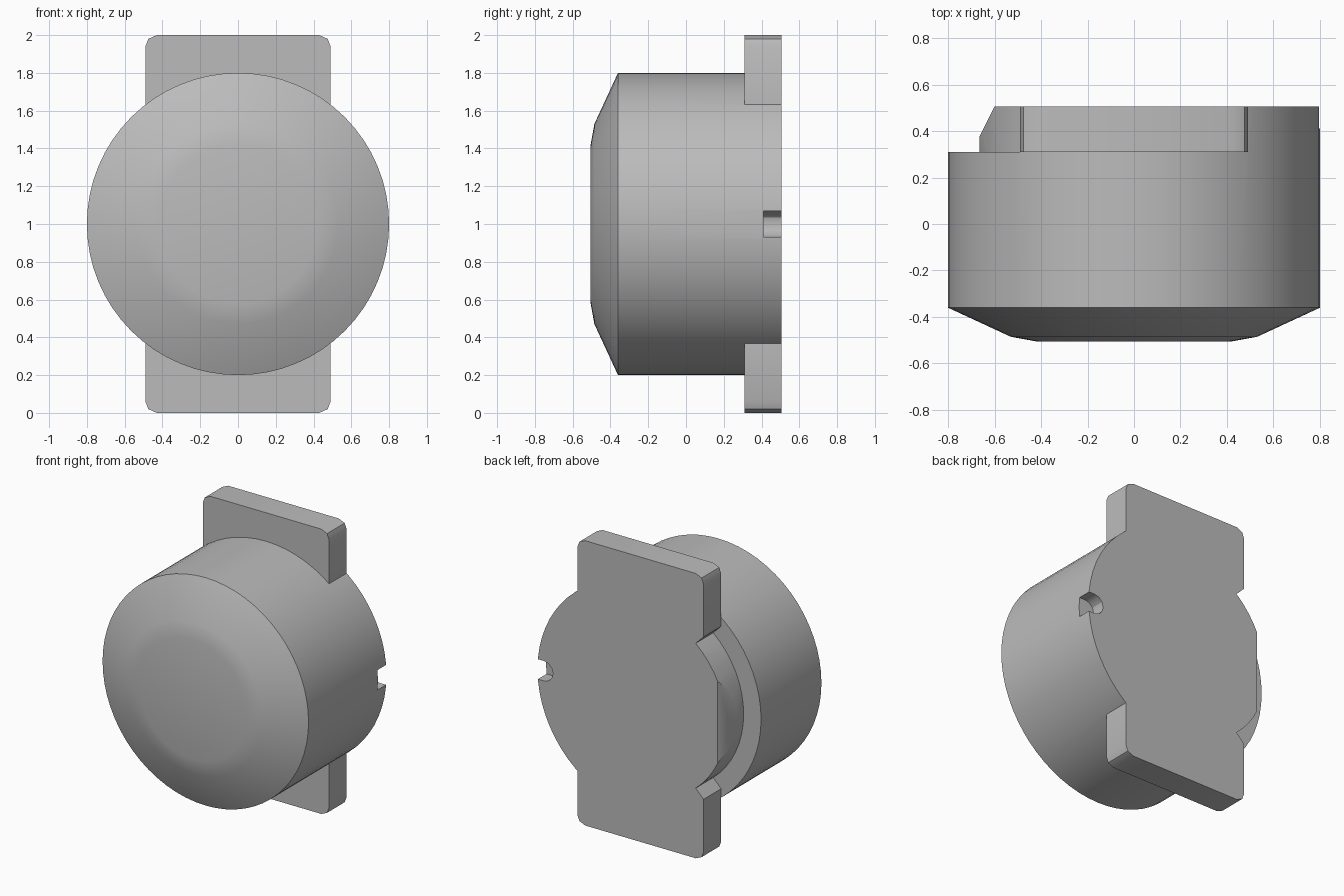
import bpy, bmesh
from math import sin, cos, pi, sqrt, atan2
from mathutils import Vector

if "Cube" in bpy.data.objects:
    bpy.data.objects.remove(bpy.data.objects["Cube"])

SIDES = 64
BACK, STEP, MID = 0.505, 0.31, 1.0   # back face, step depth, axis height

grey = bpy.data.materials.new("plain_grey")
grey.use_nodes = True
colour = (0.5, 0.5, 0.5, 1)
grey.diffuse_color = colour
grey.node_tree.nodes["Principled BSDF"].inputs["Base Color"].default_value = colour


def finish(name, bm):
    bmesh.ops.recalc_face_normals(bm, faces=bm.faces)
    mesh = bpy.data.meshes.new(name)
    bm.to_mesh(mesh)
    bm.free()
    mesh.materials.append(grey)
    obj = bpy.data.objects.new(name, mesh)
    bpy.context.collection.objects.link(obj)
    return obj


def prism(name, points, move):
    """Closed outline of 3D points swept along a vector."""
    bm = bmesh.new()
    face = bm.faces.new([bm.verts.new(p) for p in points])
    swept = bmesh.ops.extrude_face_region(bm, geom=[face], use_keep_orig=True)
    verts = [g for g in swept["geom"] if isinstance(g, bmesh.types.BMVert)]
    bmesh.ops.translate(bm, verts=verts, vec=Vector(move))
    return finish(name, bm)


def combine(target, tool, operation):
    mod = target.modifiers.new(operation.lower(), "BOOLEAN")
    mod.object, mod.operation, mod.solver = tool, operation, "EXACT"
    bpy.context.view_layer.objects.active = target
    bpy.ops.object.modifier_apply(modifier=mod.name)
    bpy.data.objects.remove(tool)


# Round housing with a shallow domed front, lathed about the y axis
profile = [(0.42, -0.505), (0.53, -0.485), (0.8, -0.36), (0.8, BACK)]
bm = bmesh.new()
rings = [[bm.verts.new((r * cos(2 * pi * i / SIDES), y, MID + r * sin(2 * pi * i / SIDES)))
          for i in range(SIDES)] for r, y in profile]
for a, b in zip(rings, rings[1:]):
    for i in range(SIDES):
        j = (i + 1) % SIDES
        bm.faces.new((a[i], a[j], b[j], b[i]))
bm.faces.new(rings[0])
bm.faces.new(rings[-1])
housing = finish("round_housing", bm)

# Mounting plate with clipped corners, forming the upper and lower tabs
corner = [(0.49, 0.94), (0.475, 0.98), (0.43, 1.0)]
outline = corner + [(-x, z) for x, z in reversed(corner)]
outline += [(-x, -z) for x, z in outline]
plate = prism("mounting_plate", [(x, STEP, MID + z) for x, z in outline], (0, BACK - STEP, 0))
combine(housing, plate, "UNION")

# Crescent step on the right side of the back
radius = 0.665
half = atan2(0.51, 0.43)
arc = [(-radius * cos(half - 2 * half * i / 16), radius * sin(half - 2 * half * i / 16))
       for i in range(17)]
step = arc + [(-0.49, -0.57), (-0.49, -0.75), (-1, -0.75),
              (-1, 0.75), (-0.49, 0.75), (-0.49, 0.57)]
cutter = prism("step_cutter", [(x, STEP, MID + z) for x, z in step], (0, 0.4, 0))
combine(housing, cutter, "DIFFERENCE")

# Slanted flat on the rim of the stepped side
slant = [(-0.665, 0.375), (-0.6, BACK), (-0.57, 0.567), (-1, 0.567), (-1, 0.375)]
cutter = prism("slant_cutter", [(x, y, MID - 0.5) for x, y in slant], (0, 0, 1))
combine(housing, cutter, "DIFFERENCE")

# Small round-ended locating slot on the left side of the back
slot = [(0.75 - 0.07 * sin(pi * i / 6), 0.07 * cos(pi * i / 6)) for i in range(7)]
slot += [(0.9, -0.07), (0.9, 0.07)]
cutter = prism("slot_cutter", [(x, 0.41, MID + z) for x, z in slot], (0, 0.2, 0))
combine(housing, cutter, "DIFFERENCE")

# Smooth curved walls, crisp edges
bpy.ops.object.select_all(action="DESELECT")
housing.select_set(True)
bpy.context.view_layer.objects.active = housing
bpy.ops.object.shade_smooth_by_angle(angle=pi / 6)
